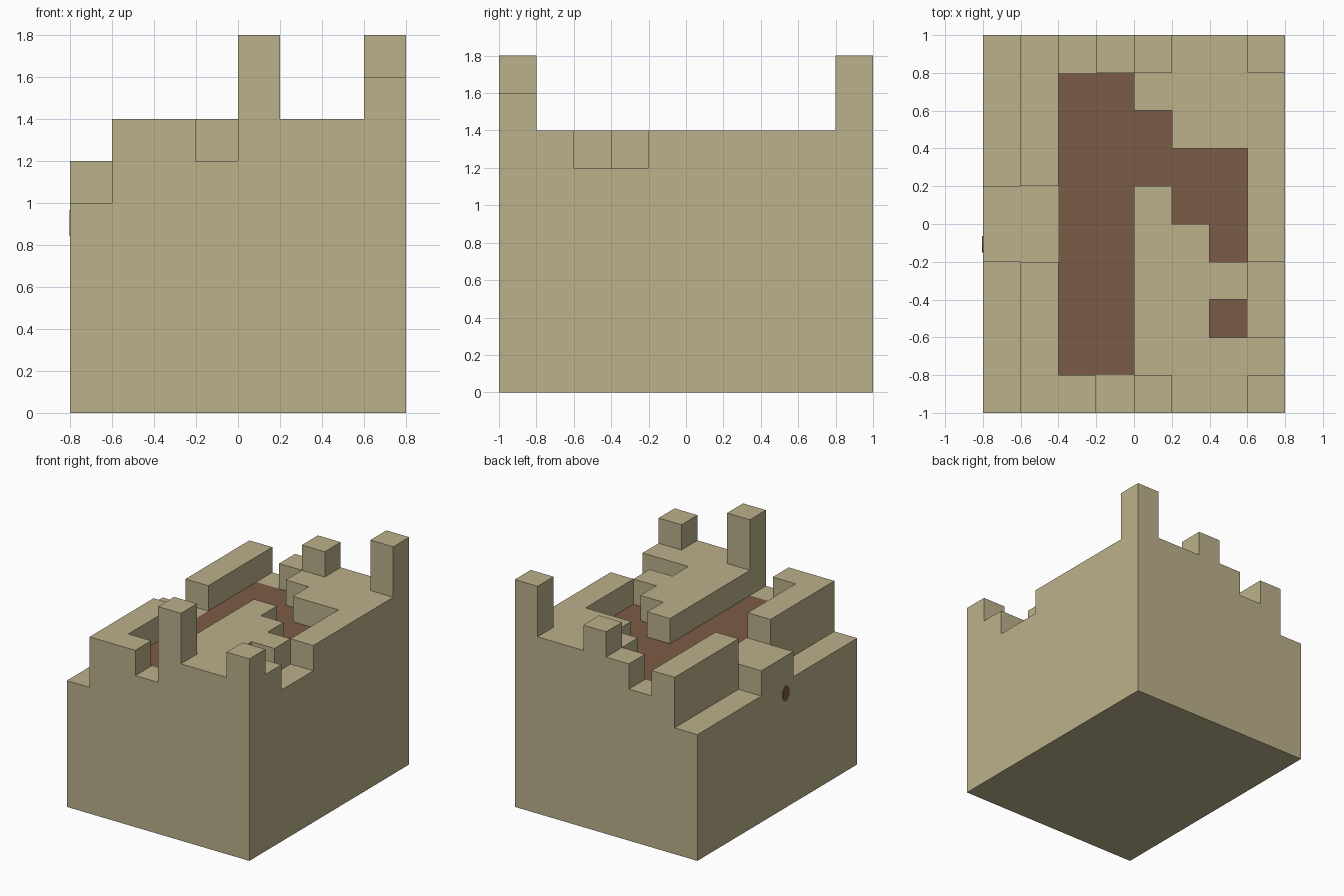
import bpy, bmesh, math
from mathutils import Matrix

cube = bpy.data.objects.get("Cube")
if cube:
    bpy.data.objects.remove(cube, do_unlink=True)

UNIT = 0.2


def material(name, color):
    m = bpy.data.materials.new(name)
    m.use_nodes = True
    m.diffuse_color = color
    m.node_tree.nodes["Principled BSDF"].inputs["Base Color"].default_value = color
    return m


sand = material("sandstone", (0.503, 0.440, 0.258, 1))
earth = material("brown_earth", (0.198, 0.105, 0.060, 1))


def finish(name, bm, mats):
    bmesh.ops.recalc_face_normals(bm, faces=bm.faces[:])
    mesh = bpy.data.meshes.new(name)
    bm.to_mesh(mesh)
    bm.free()
    for m in mats:
        mesh.materials.append(m)
    obj = bpy.data.objects.new(name, mesh)
    bpy.context.collection.objects.link(obj)
    return obj


# Plan of the fort, back row first: letters are heights, w is the sunken floor
PLAN = ["acbcdcce",
        "acwwcccc",
        "acwwwccc",
        "acwwwwwc",
        "bbwwcwwc",
        "bbwwccwc",
        "acwwcccb",
        "acwwccwb",
        "acwwcccc",
        "accbeccd"][::-1]
LEVEL = dict(a=5, b=6, c=7, d=8, e=9, w=6)
COLS, ROWS = len(PLAN[0]), len(PLAN)


def level(i, j):
    inside = 0 <= i < COLS and 0 <= j < ROWS
    return LEVEL[PLAN[j][i]] if inside else 0


# Stepped block: cell tops, a wall wherever heights drop, and the underside
bm = bmesh.new()


def face(points, mat=0):
    verts = [bm.verts.new(((x - COLS / 2) * UNIT, (y - ROWS / 2) * UNIT, z * UNIT))
             for x, y, z in points]
    bm.faces.new(verts).material_index = mat


for j in range(ROWS):
    for i in range(COLS):
        h = level(i, j)
        corners = [(i, j), (i + 1, j), (i + 1, j + 1), (i, j + 1)]
        face([(x, y, h) for x, y in corners], int(PLAN[j][i] == "w"))
        face([(x, y, 0) for x, y in reversed(corners)])
        neighbours = [(i, j - 1), (i + 1, j), (i, j + 1), (i - 1, j)]
        for k, (ni, nj) in enumerate(neighbours):
            a, b = corners[k], corners[(k + 1) % 4]
            for z in range(level(ni, nj), h):
                face([(*a, z), (*b, z), (*b, z + 1), (*a, z + 1)])

bmesh.ops.remove_doubles(bm, verts=bm.verts[:], dist=0.001)
bmesh.ops.dissolve_limit(bm, angle_limit=0.01, verts=bm.verts[:], edges=bm.edges[:],
                         delimit={"MATERIAL"})
finish("stepped_fort", bm, [sand, earth])

# Small oval patch on the side wall
bm = bmesh.new()
bmesh.ops.create_cone(bm, cap_ends=True, segments=12, radius1=0.5, radius2=0.5, depth=1,
                      matrix=Matrix.Translation((-0.8, -0.107, 0.905))
                      @ Matrix.Diagonal((0.008, 0.088, 0.125, 1))
                      @ Matrix.Rotation(math.pi / 2, 4, "Y"))
finish("wall_patch", bm, [earth])
